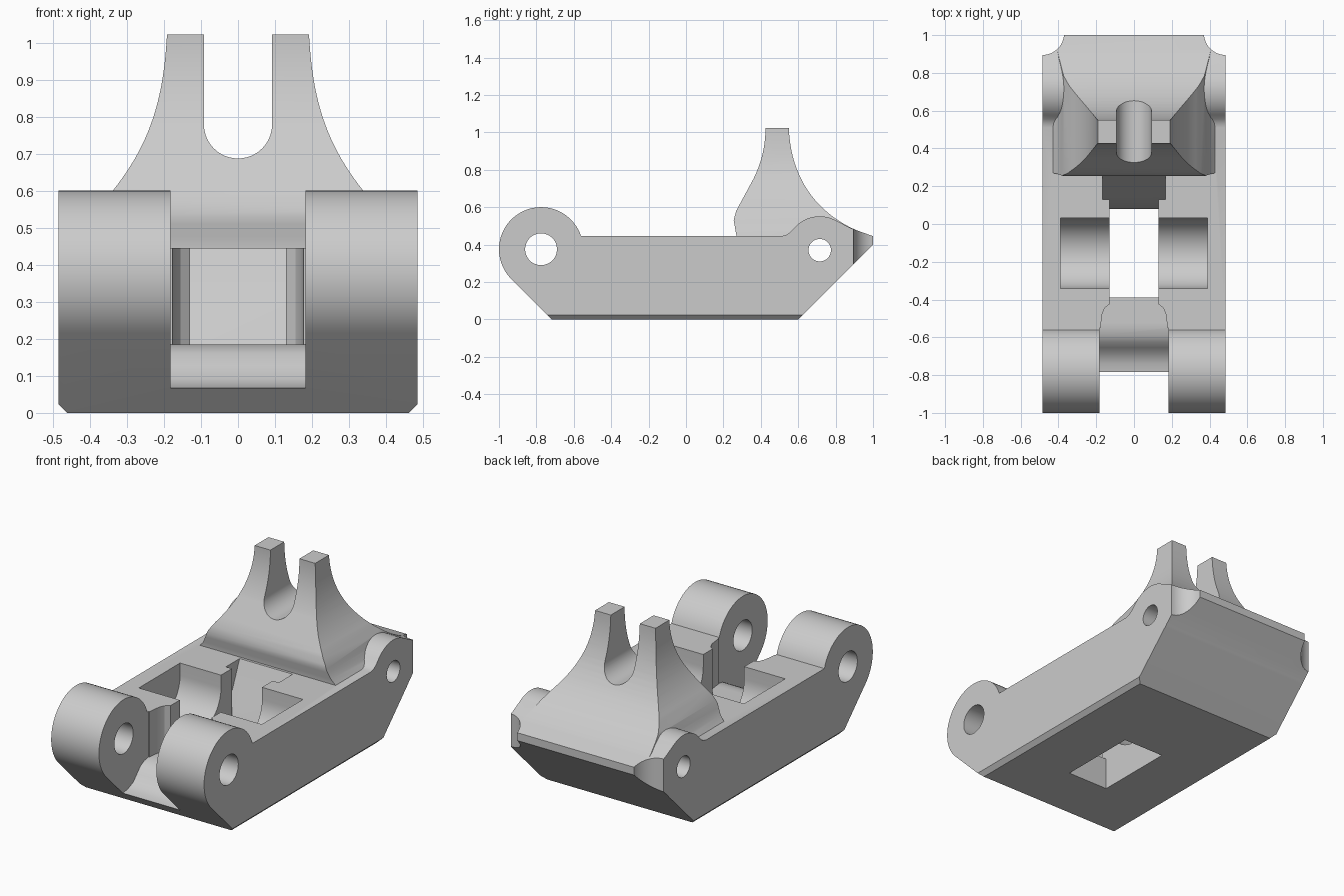
import bpy, bmesh, math
from mathutils import Vector
from mathutils.geometry import interpolate_bezier

cube = bpy.data.objects.get("Cube")
if cube:
    bpy.data.objects.remove(cube, do_unlink=True)

grey = bpy.data.materials.new("light_grey")
grey.use_nodes = True
colour = (0.6, 0.6, 0.6, 1)
grey.diffuse_color = colour
for node in grey.node_tree.nodes:
    if node.type == 'BSDF_PRINCIPLED':
        node.inputs["Base Color"].default_value = colour


def arc(cy, cz, r, start, end, steps=40):
    angles = [math.radians(start + (end - start) * i / steps) for i in range(steps + 1)]
    return [(cy + r * math.cos(a), cz + r * math.sin(a)) for a in angles]


def circle(cy, cz, r):
    return arc(cy, cz, r, 0, 360, 48)[:-1]


def bezier(a, ha, hb, b, steps=24):
    pts = interpolate_bezier(*[Vector((*p, 0)) for p in (a, ha, hb, b)], steps)
    return [(p.x, p.y) for p in pts]


def mirrored(half):
    """Close a right-hand outline with its mirror image."""
    return half + [(-x, v) for x, v in reversed(half)]


def prism(name, pts, axis, lo, hi):
    """Extrude a 2D outline along the given axis."""
    def place(p, d):
        return {'x': (d, *p), 'y': (p[0], d, p[1]), 'z': (*p, d)}[axis]
    bm = bmesh.new()
    face = bm.faces.new([bm.verts.new(place(p, lo)) for p in pts])
    out = bmesh.ops.extrude_face_region(bm, geom=[face])
    shift = Vector(place((0, 0), hi - lo))
    bmesh.ops.translate(bm, vec=shift, verts=[g for g in out["geom"] if isinstance(g, bmesh.types.BMVert)])
    bmesh.ops.recalc_face_normals(bm, faces=bm.faces)
    mesh = bpy.data.meshes.new(name)
    bm.to_mesh(mesh)
    bm.free()
    mesh.materials.append(grey)
    ob = bpy.data.objects.new(name, mesh)
    bpy.context.collection.objects.link(ob)
    return ob


def combine(target, other, operation):
    mod = target.modifiers.new(operation, 'BOOLEAN')
    mod.operation = operation
    mod.solver = 'EXACT'
    mod.object = other
    bpy.context.view_layer.objects.active = target
    bpy.ops.object.modifier_apply(modifier=mod.name)
    bpy.data.objects.remove(other, do_unlink=True)


def cut(target, *shape):
    combine(target, prism("cutter", *shape), 'DIFFERENCE')


WIDE = 0.485
LUG = (-0.775, 0.375)
BOSS = (0.715, 0.37)

# Main body with round front lugs and rear bosses
body = prism("link_body", arc(*LUG, 0.225, 18.1, 225) + [(-0.718, 0), (0.6, 0)]
             + arc(*BOSS, 0.181, -45, 140) + [(0.555, 0.464), (0.535, 0.451), (0.51, 0.445)],
             'x', -WIDE, WIDE)

# Rear block flaring into the bosses
rear = prism("rear_block", [(0.72, 0.12), (1, 0.4), (1, 0.445), (0.88, 0.488), (0.8, 0.53),
                            (0.75, 0.547), (0.7, 0.5)], 'x', -WIDE, WIDE)
combine(body, rear, 'UNION')

# Forked tower: side outline crossed with front outline
tower = prism("tower", [(0.4, 0.2), (0.27, 0.3), (0.27, 0.445), (0.255, 0.53), (0.268, 0.58)]
              + bezier((0.36, 0.75), (0.40, 0.83), (0.425, 0.92), (0.425, 1.022))
              + bezier((0.55, 1.022), (0.56, 0.72), (0.74, 0.52), (1, 0.445))
              + [(1, 0.4), (0.8, 0.2)], 'x', -0.6, 0.6)
flare = [(0.43, 0.1), (0.43, 0.445), (0.405, 0.475), (0.388, 0.51), (0.372, 0.55)] \
    + bezier((0.338, 0.6), (0.235, 0.73), (0.19, 0.86), (0.19, 1.1))
combine(tower, prism("flare", mirrored(flare), 'y', 0, 1.2), 'INTERSECT')
cut(tower, [(0.092, 1.2)] + arc(0, 0.779, 0.092, 0, -180) + [(-0.092, 1.2)], 'y', 0, 1.2)
combine(body, tower, 'UNION')

# Concave rear corners, bottom edge chamfers
for s in (-1, 1):
    cut(body, circle(s * WIDE, 1.01, 0.115), 'z', -0.1, 1)
    cut(body, [(s * 0.46, -0.001), (s * 0.5, -0.001), (s * 0.5, 0.039)], 'y', -1.2, 1.2)

# Gap between the front lugs with a stepped floor
cut(body, [(-1.1, 0.06), (-0.8, 0.065), (-0.74, 0.072), (-0.69, 0.092), (-0.655, 0.128),
           (-0.625, 0.16), (-0.59, 0.178), (-0.55, 0.185), (-0.55, 0.7), (-1.1, 0.7)], 'x', -0.182, 0.182)

# Central channel narrowing toward the window
channel = [(0.182, -0.6), (0.174, -0.52), (0.168, -0.475), (0.155, -0.445), (0.13, -0.425), (0.13, -0.3)]
cut(body, mirrored(channel), 'z', 0.185, 0.7)
cut(body, [(-0.39, -0.1), (0.08, -0.1), (0.08, 0.02), (0.14, 0.18), (0.21, 0.34), (0.255, 0.445),
           (0.255, 0.447), (-0.39, 0.447)], 'x', -0.13, 0.13)
cut(body, [(0.13, 0.155), (0.14, 0.18), (0.21, 0.34), (0.255, 0.445), (0.255, 0.447), (0.13, 0.447)],
    'x', -0.168, 0.168)

# Round-bottomed side pockets
cut(body, arc(-0.155, 0.375, 0.187, 180, 360) + [(0.032, 0.6), (-0.342, 0.6)], 'x', -0.39, 0.39)

# Pin holes
cut(body, circle(*LUG, 0.085), 'x', -1, 1)
cut(body, circle(*BOSS, 0.06), 'x', -1, 1)

# Smooth curves, sharp edges
bpy.ops.object.select_all(action='DESELECT')
body.select_set(True)
bpy.context.view_layer.objects.active = body
bpy.ops.object.shade_smooth_by_angle(angle=math.radians(25))
